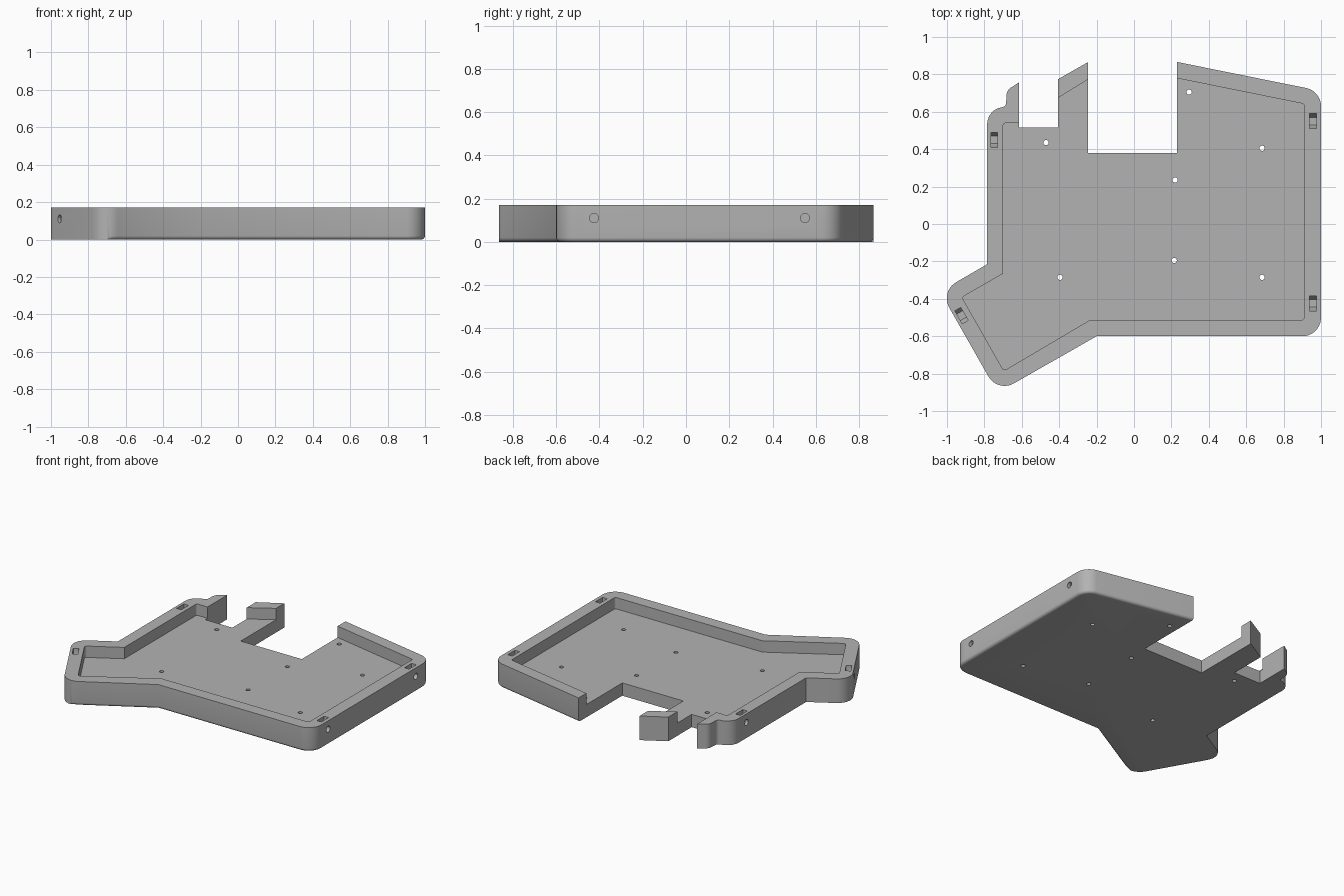
import bpy, bmesh, math
from mathutils import Vector, Matrix

if "Cube" in bpy.data.objects:
    bpy.data.objects.remove(bpy.data.objects["Cube"])

HEIGHT, FLOOR, SCREW_Z = 0.17, 0.09, 0.11

grey = bpy.data.materials.new("mid grey")
grey.use_nodes = True
grey.diffuse_color = (0.45, 0.45, 0.45, 1)
grey.node_tree.nodes["Principled BSDF"].inputs["Base Color"].default_value = (0.45, 0.45, 0.45, 1)


def rounded(corners, steps=10):
    """Replace each (x, y, radius) corner by an arc."""
    out = []
    for i, (x, y, r) in enumerate(corners):
        p = Vector((x, y))
        if r == 0:
            out.append(p)
            continue
        a = (Vector(corners[i - 1][:2]) - p).normalized()
        b = (Vector(corners[(i + 1) % len(corners)][:2]) - p).normalized()
        half = a.angle(b) / 2
        centre = p + (a + b).normalized() * r / math.sin(half)
        start = p + a * r / math.tan(half) - centre
        end = p + b * r / math.tan(half) - centre
        sweep = math.atan2(start.x * end.y - start.y * end.x, start.dot(end))
        for k in range(steps + 1):
            out.append(centre + Matrix.Rotation(sweep * k / steps, 2) @ start)
    return out


def prism(name, points, low, high, matrix=Matrix(), fillet=None):
    """Extrude a flat outline from low to high, then place it."""
    bm = bmesh.new()
    base = bm.faces.new([bm.verts.new((p[0], p[1], low)) for p in points])
    top = bmesh.ops.extrude_face_region(bm, geom=[base])["geom"]
    bmesh.ops.translate(bm, vec=(0, 0, high - low),
                        verts=[v for v in top if isinstance(v, bmesh.types.BMVert)])
    bmesh.ops.recalc_face_normals(bm, faces=bm.faces)
    if fillet:
        edges = [e for e in bm.edges if all(v.co.z < low + 1e-5 for v in e.verts)
                 and fillet((e.verts[0].co + e.verts[1].co) / 2)]
        bmesh.ops.bevel(bm, geom=edges, offset=0.02, segments=5, profile=0.5, affect='EDGES')
    bm.transform(matrix)
    mesh = bpy.data.meshes.new(name)
    bm.to_mesh(mesh)
    bm.free()
    obj = bpy.data.objects.new(name, mesh)
    bpy.context.collection.objects.link(obj)
    mesh.materials.append(grey)
    return obj


def rectangle(x0, x1, y0, y1):
    return [(x0, y0), (x1, y0), (x1, y1), (x0, y1)]


def circle(r, x=0, y=0, n=24):
    return [(x + r * math.cos(math.tau * k / n), y + r * math.sin(math.tau * k / n))
            for k in range(n)]


# Tray body: rounded outline, with the lower edge softened on the front, left and back
outline = rounded([
    (-0.2, -0.6, 0), (1, -0.6, 0.1), (1, 0.711, 0.1), (-0.12, 0.937, 0),
    (-0.405, 0.775, 0), (-0.5, 0.79, 0), (-0.615, 0.757, 0), (-0.68, 0.715, 0.05),
    (-0.685, 0.625, 0.025), (-0.785, 0.62, 0.09),
    (-0.785, -0.215, 0), (-1.037, -0.361, 0.1), (-0.729, -0.902, 0.1)])
tray = prism("case_tray", outline, 0, HEIGHT,
             fillet=lambda m: m.x > 0 or (m.y < -0.5 and m.x > -0.69))

cutters = []

# Inner recess leaving a rim around the floor
recess = rounded([
    (-0.235, -0.513, 0), (0.91, -0.513, 0.015), (0.91, 0.642, 0.015), (-0.12, 0.85, 0),
    (-0.405, 0.675, 0), (-0.5, 0.54, 0), (-0.7, 0.54, 0.015),
    (-0.7, -0.265, 0), (-0.92, -0.392, 0.015), (-0.696, -0.785, 0.015)], 5)
cutters.append(prism("recess_cutter", recess, FLOOR, 1))

# Open notches through the back edge
cutters.append(prism("small_notch_cutter", rectangle(-0.615, -0.405, 0.515, 1.2), -1, 1))
cutters.append(prism("large_notch_cutter", rectangle(-0.245, 0.23, 0.38, 1.2), -1, 1))

# Mounting holes through the floor
for x, y in [(-0.47, 0.435), (0.295, 0.705), (0.685, 0.405), (0.22, 0.235),
             (0.215, -0.195), (-0.395, -0.285), (0.685, -0.285)]:
    cutters.append(prism("floor_hole_cutter", circle(0.014, x, y), -1, 1))

# Captive nut slots in the rim, each met by a screw hole from outside
nut = [(-0.02, -0.035), (0.02, -0.035), (0.04, 0), (0.04, 0.2), (-0.04, 0.2), (-0.04, 0)]
for x, y, angle in [(0.957, 0.55, 0), (0.957, -0.425, 0), (-0.747, 0.45, 180), (-0.922, -0.49, 210)]:
    # local z points outward along the screw, local y points up
    place = (Matrix.Translation((x, y, SCREW_Z)) @ Matrix.Rotation(math.radians(angle), 4, 'Z')
             @ Matrix(((0, 0, 1, 0), (1, 0, 0, 0), (0, 1, 0, 0), (0, 0, 0, 1))))
    cutters.append(prism("nut_slot_cutter", nut, -0.018, 0.018, place))
    cutters.append(prism("screw_hole_cutter", circle(0.021), 0, 0.2, place))

# Cut everything out of the body
bpy.context.view_layer.objects.active = tray
for cutter in cutters:
    mod = tray.modifiers.new("cut", 'BOOLEAN')
    mod.operation, mod.solver, mod.object = 'DIFFERENCE', 'EXACT', cutter
    bpy.ops.object.modifier_apply(modifier=mod.name)
    bpy.data.objects.remove(cutter)

bpy.ops.object.select_all(action='DESELECT')
tray.select_set(True)
bpy.ops.object.shade_smooth_by_angle(angle=math.radians(30))
